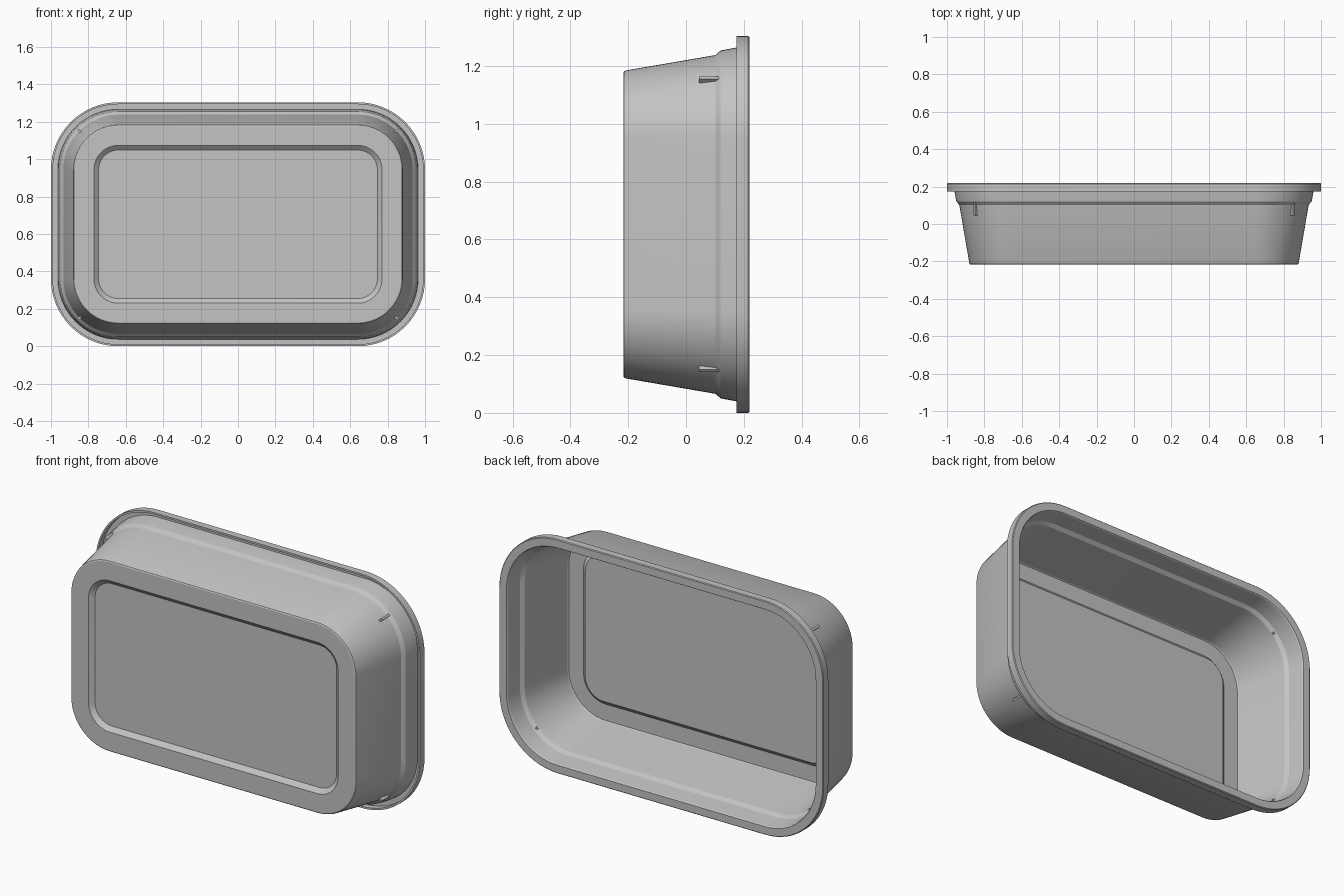
import bpy, bmesh, math
from mathutils import Matrix, Vector

cube = bpy.data.objects.get("Cube")
if cube:
    bpy.data.objects.remove(cube, do_unlink=True)

HALF_X, HALF_Z, RADIUS = 1.0, 0.652, 0.36   # outer rim rounded rectangle
CORNER_STEPS = 16

grey = bpy.data.materials.new("light_grey_plastic")
grey.use_nodes = True
colour = (0.55, 0.55, 0.55, 1)
grey.diffuse_color = colour
grey.node_tree.nodes["Principled BSDF"].inputs["Base Color"].default_value = colour


def finish(name, bm):
    bmesh.ops.recalc_face_normals(bm, faces=bm.faces[:])
    mesh = bpy.data.meshes.new(name)
    bm.to_mesh(mesh)
    bm.free()
    mesh.materials.append(grey)
    obj = bpy.data.objects.new(name, mesh)
    bpy.context.collection.objects.link(obj)
    return obj


def rounded_ring(bm, inset, y):
    """Rounded rectangle lying at depth y, shrunk evenly by inset."""
    r = RADIUS - inset
    ring = []
    for corner, (sx, sz) in enumerate([(1, 1), (-1, 1), (-1, -1), (1, -1)]):
        for i in range(CORNER_STEPS + 1):
            a = (corner + i / CORNER_STEPS) * math.pi / 2
            x = sx * (HALF_X - RADIUS) + r * math.cos(a)
            z = HALF_Z + sz * (HALF_Z - RADIUS) + r * math.sin(a)
            ring.append(bm.verts.new((x, y, z)))
    return ring


# Tray section, (inset, depth): outside base, wall, rim skirt, inside wall, inside base
section = [
    (0.255, -0.195), (0.23, -0.217),
    (0.128, -0.217), (0.122, -0.214), (0.119, -0.207),
    (0.066, 0.102), (0.050, 0.120), (0.040, 0.175), (0.037, 0.207),
    (0.010, 0.207), (0.010, 0.175), (0.0, 0.175),
    (0.0, 0.215), (0.004, 0.219), (0.046, 0.219), (0.050, 0.213),
    (0.062, 0.122), (0.078, 0.104), (0.130, -0.200), (0.134, -0.205),
    (0.225, -0.205), (0.250, -0.183),
]
bm = bmesh.new()
rings = [rounded_ring(bm, *point) for point in section]
for a, b in zip(rings, rings[1:]):
    for i in range(len(a)):
        j = (i + 1) % len(a)
        bm.faces.new((a[i], a[j], b[j], b[i]))
bm.faces.new(rings[0])
bm.faces.new(rings[-1])
tray = finish("tray", bm)
bpy.ops.object.select_all(action='DESELECT')
tray.select_set(True)
bpy.context.view_layer.objects.active = tray
bpy.ops.object.shade_smooth_by_angle(angle=math.radians(25))

# Small stacking ribs under the step at the four corners
for sx, side in ((1, "left"), (-1, "right")):
    for sz, level in ((1, "upper"), (-1, "lower")):
        bm = bmesh.new()
        bmesh.ops.create_cube(bm, size=1)
        angle = math.atan2(sz, sx)
        centre = Vector((sx * (HALF_X - RADIUS), 0.08, HALF_Z + sz * (HALF_Z - RADIUS)))
        centre += Vector((math.cos(angle), 0, math.sin(angle))) * 0.293
        bm.transform(Matrix.Translation(centre) @ Matrix.Rotation(-angle, 4, 'Y')
                     @ Matrix.Diagonal((0.022, 0.07, 0.012, 1)))
        finish(f"{level}_{side}_rib", bm)
